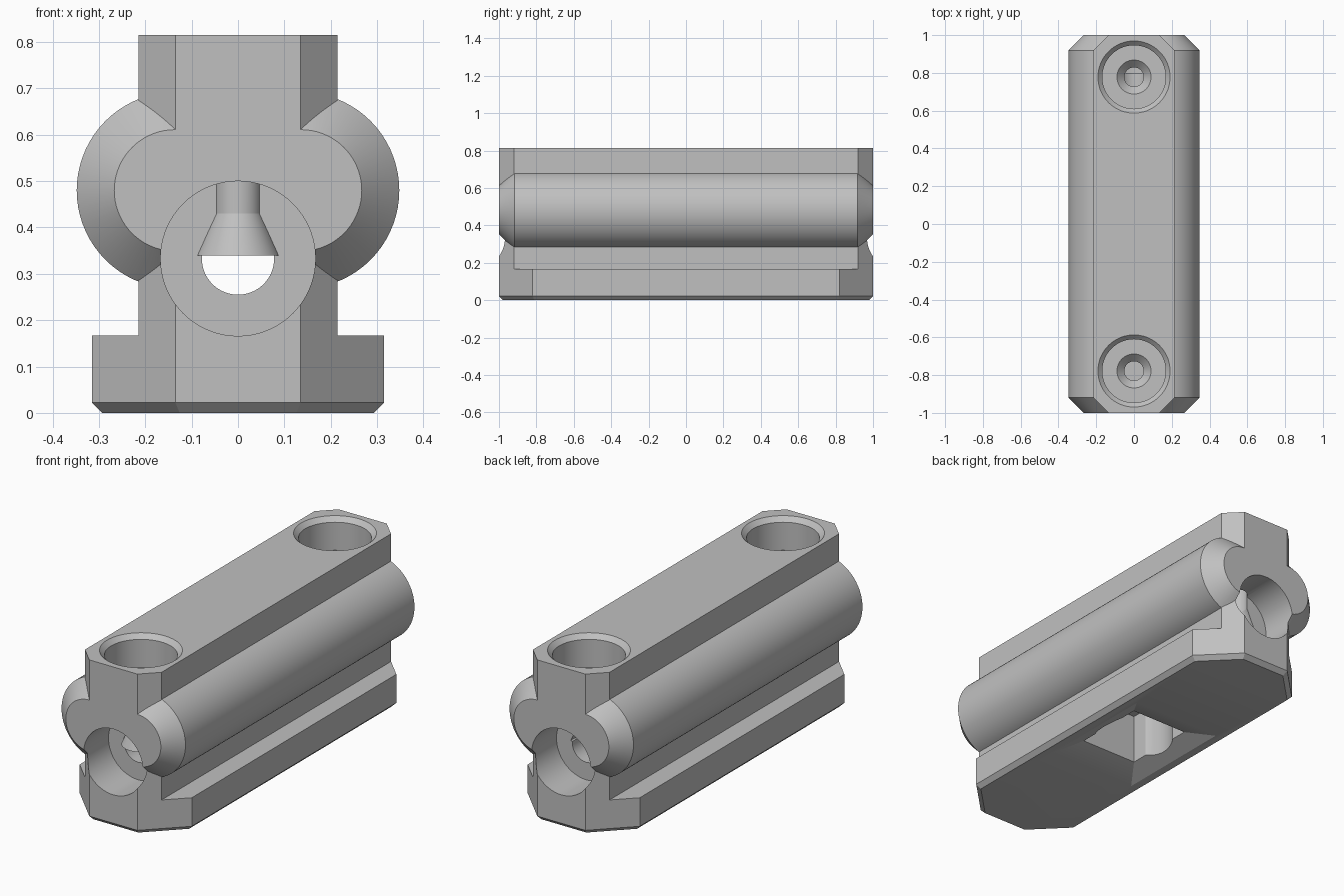
import bpy, bmesh, math
from mathutils import Vector

cube = bpy.data.objects.get("Cube")
if cube:
    bpy.data.objects.remove(cube, do_unlink=True)

grey = bpy.data.materials.new("plain grey")
grey.use_nodes = True
colour = (0.53, 0.53, 0.53, 1)
grey.diffuse_color = colour
grey.node_tree.nodes["Principled BSDF"].inputs["Base Color"].default_value = colour


def loft(name, rings):
    """Closed solid through a list of matching point rings."""
    bm = bmesh.new()
    loops = [[bm.verts.new(p) for p in ring] for ring in rings]
    n = len(loops[0])
    for a, b in zip(loops, loops[1:]):
        for i in range(n):
            j = (i + 1) % n
            bm.faces.new((a[i], a[j], b[j], b[i]))
    bm.faces.new(loops[0])
    bm.faces.new(loops[-1])
    bmesh.ops.recalc_face_normals(bm, faces=bm.faces)
    mesh = bpy.data.meshes.new(name)
    bm.to_mesh(mesh)
    bm.free()
    mesh.materials.append(grey)
    ob = bpy.data.objects.new(name, mesh)
    bpy.context.collection.objects.link(ob)
    return ob


def octagon(w, l, diag, z):
    """Rectangle with 45 degree corners lying on x + y = diag."""
    quarter = [(w, diag - w), (diag - l, l)]
    pts = quarter + [(-x, y) for x, y in reversed(quarter)]
    pts += [(-x, -y) for x, y in pts]
    return [(x, y, z) for x, y in pts]


def rectangle(w, l, z):
    return [(w, l, z), (-w, l, z), (-w, -l, z), (w, -l, z)]


def turned(name, profile, axis, x=0, y=0, z=0, n=72):
    """Round solid from (radius, position) pairs along the y or z axis."""
    rings = []
    for r, t in profile:
        ring = []
        for i in range(n):
            a = 2 * math.pi * i / n
            u, v = r * math.cos(a), r * math.sin(a)
            ring.append(Vector((x, y, z)) + Vector((u, t, v) if axis == "y" else (u, v, t)))
        rings.append(ring)
    return loft(name, rings)


def combine(target, tool, operation):
    mod = target.modifiers.new(operation, "BOOLEAN")
    mod.object, mod.operation, mod.solver = tool, operation, "EXACT"
    bpy.context.view_layer.objects.active = target
    bpy.ops.object.modifier_apply(modifier=mod.name)
    bpy.data.objects.remove(tool, do_unlink=True)


# Upright body and wide foot with bevelled underside
DIAG, BEVEL = 1.135, 0.022
body = loft("rail_block", [octagon(0.215, 1, DIAG, z) for z in (0.1, 0.815)])
foot = loft("foot", [
    octagon(0.315 - BEVEL, 1 - BEVEL, DIAG - BEVEL * math.sqrt(2), 0),
    octagon(0.315, 1, DIAG, BEVEL),
    octagon(0.315, 1, DIAG, 0.167)])
combine(body, foot, "UNION")

# Rounded side rails with bevelled ends
for side in (-1, 1):
    rail = turned("side_rail", [(0.131, -1), (0.212, -0.918), (0.212, 0.918), (0.131, 1)],
                  "y", x=side * 0.136, z=0.48)
    combine(body, rail, "UNION")

# Lengthwise bore, wide at both ends
bore = turned("bore", [(0.167, -1.1), (0.167, -0.8), (0.078, -0.8),
                       (0.078, 0.8), (0.167, 0.8), (0.167, 1.1)], "y", z=0.333)
combine(body, bore, "DIFFERENCE")

# Stepped screw holes from the top
for end in (-1, 1):
    hole = turned("screw_hole", [(0.09, 0.34), (0.051, 0.43), (0.051, 0.61), (0.09, 0.65),
                                 (0.168, 0.65), (0.168, 0.792), (0.2, 0.824)],
                  "z", y=end * 0.778)
    combine(body, hole, "DIFFERENCE")

# Underside pocket with sloped rim and round centre
pocket = loft("pocket", [rectangle(0.34, 0.45, -0.045), rectangle(0.25, 0.32, 0),
                         rectangle(0.16, 0.19, 0.045), rectangle(0.16, 0.19, 0.3)])
combine(body, pocket, "DIFFERENCE")
well = turned("well", [(0.19, 0.01), (0.19, 0.3)], "z")
combine(body, well, "DIFFERENCE")

# Smooth round walls, crisp edges
bpy.ops.object.select_all(action="DESELECT")
body.select_set(True)
bpy.context.view_layer.objects.active = body
bpy.ops.object.shade_smooth_by_angle(angle=math.radians(20))
